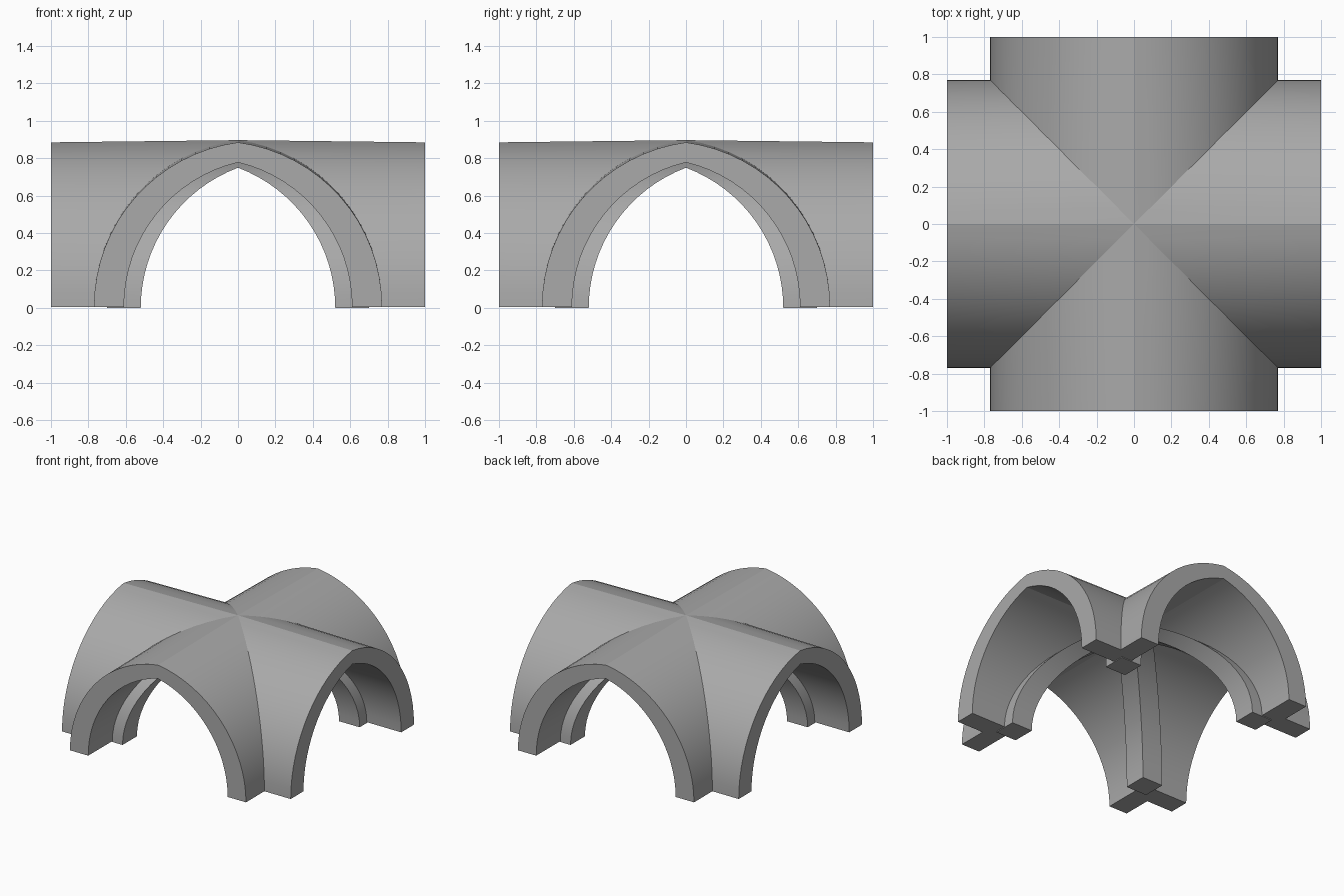
import bpy, bmesh
from math import sin, cos, acos, radians, sqrt
from mathutils import Matrix

cube = bpy.data.objects.get("Cube")
if cube:
    bpy.data.objects.remove(cube, do_unlink=True)

STEPS = 16
BASE = 0.006          # the vault stops just above the rib feet

stone = bpy.data.materials.new("grey_stone")
stone.use_nodes = True
GREY = (0.4, 0.4, 0.4, 1)
stone.diffuse_color = GREY
stone.node_tree.nodes["Principled BSDF"].inputs["Base Color"].default_value = GREY


def half_arch(half_width, apex):
    """Points of one side of a two-centred pointed arch, springing to apex."""
    total = apex ** 2 / half_width
    radius, shift = (total + half_width) / 2, (total - half_width) / 2
    end = acos(shift / radius)
    return [(max(0, radius * cos(end * i / STEPS) - shift), radius * sin(end * i / STEPS))
            for i in range(STEPS + 1)]


def finish(bm, name):
    """Weld the sectors, then make a smooth object with sharp creases."""
    bmesh.ops.remove_doubles(bm, verts=bm.verts, dist=0.0005)
    bmesh.ops.recalc_face_normals(bm, faces=bm.faces)
    mesh = bpy.data.meshes.new(name)
    bm.to_mesh(mesh)
    bm.free()
    mesh.materials.append(stone)
    obj = bpy.data.objects.new(name, mesh)
    bpy.context.collection.objects.link(obj)
    bpy.ops.object.select_all(action='DESELECT')
    obj.select_set(True)
    bpy.context.view_layer.objects.active = obj
    bpy.ops.object.shade_smooth_by_angle(angle=radians(9))
    return obj


def skin(bm, rings, transform, keep=lambda i, k: True):
    """Join successive four-point rings with quads; returns the ring vertices."""
    rows = [[bm.verts.new(transform @ Matrix.Translation(p).translation) for p in ring]
            for ring in rings]
    for i in range(len(rows) - 1):
        for k in range(4):
            if keep(i, k):
                n = (k + 1) % 4
                bm.faces.new((rows[i][k], rows[i][n], rows[i + 1][n], rows[i + 1][k]))
    return rows


# Cross vault: eight mirrored wedges, mitred along the diagonals
outer = half_arch(0.77, 0.879)
inner = half_arch(0.61, 0.772)
wedge = []
for (xo, zo), (xi, zi) in zip(outer, inner):
    crown = zo * 1.0135    # the roof rises slightly towards the middle
    wedge.append([(xo, -1, zo + BASE), (xo, -xo, crown + BASE),
                  (xi, -xi, zi + BASE), (xi, -1, zi + BASE)])
bm = bmesh.new()
for q in range(4):
    turn = Matrix.Rotation(radians(90 * q), 4, 'Z')
    for side in (1, -1):
        # the diagonal mitre faces (k == 1) are internal
        rows = skin(bm, wedge, turn @ Matrix.Diagonal((side, 1, 1, 1)),
                    lambda i, k: k != 1)
        bm.faces.new(rows[0])
finish(bm, "cross_vault")

# Diagonal ribs: a level square section carried up the inner arch
HALF = 0.09
R, C = 0.80, 0.19
meet = sqrt(R ** 2 - (C + HALF) ** 2)
top = sqrt(R ** 2 - C ** 2)
end = acos((C + HALF) / R)
centres = [(R * cos(end * i / STEPS) - C, R * sin(end * i / STEPS))
           for i in range(STEPS)] + [(HALF, meet), (0, top)]
squares = []
for c, z in centres:
    lo, hi = max(0, c - HALF), c + HALF
    squares.append([(lo, lo, z), (hi, lo, z), (hi, hi, z), (lo, hi, z)])
bm = bmesh.new()
for q in range(4):
    # inner sides of the last step meet the neighbouring ribs
    rows = skin(bm, squares, Matrix.Rotation(radians(90 * q), 4, 'Z'),
                lambda i, k: i < STEPS or k in (1, 2))
    bm.faces.new(rows[0])
    bm.faces.new(rows[-1])
finish(bm, "diagonal_ribs")
